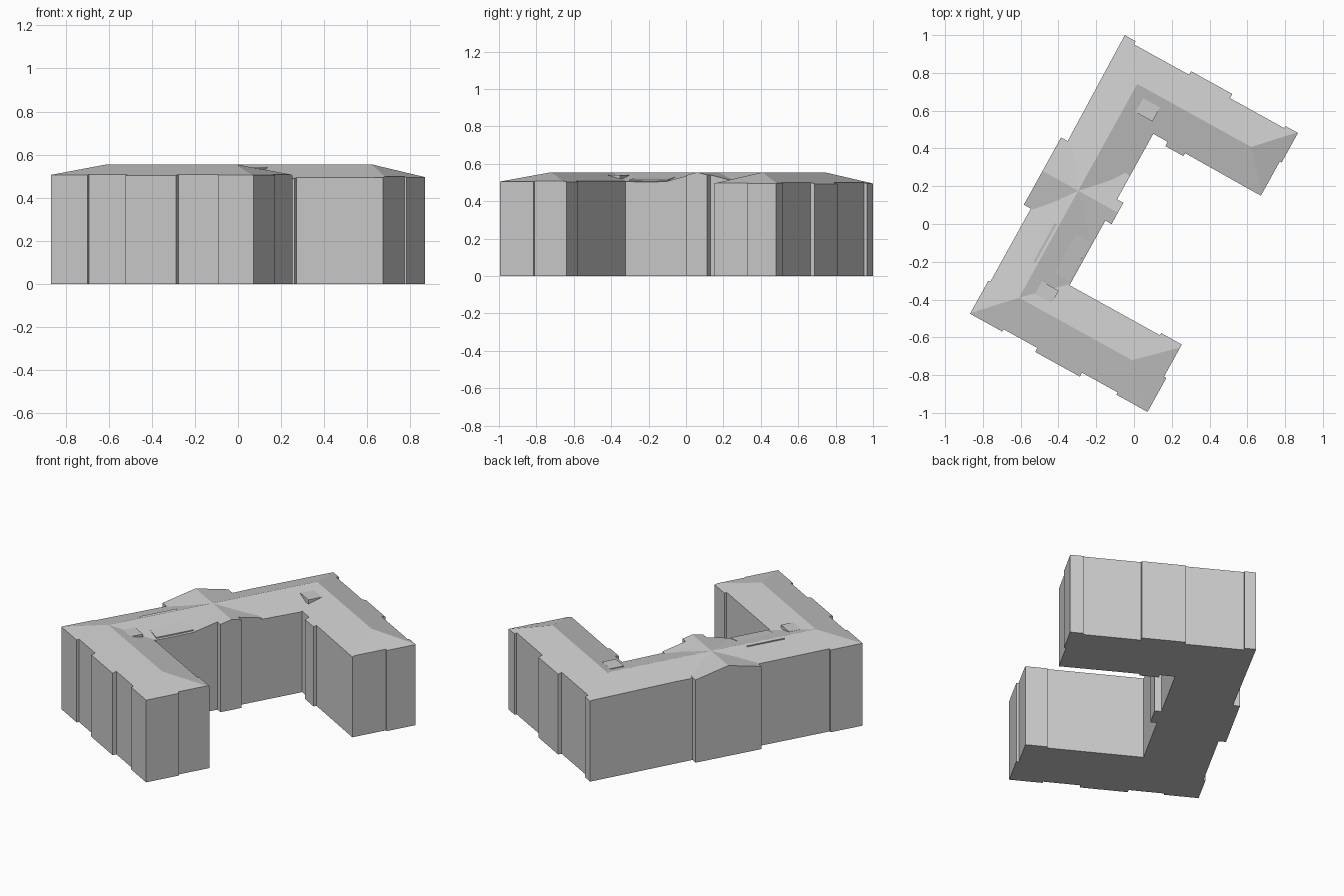
import bpy
import bmesh
from mathutils import Vector

cube = bpy.data.objects.get("Cube")
if cube:
    bpy.data.objects.remove(cube, do_unlink=True)

# Building axes: "a" runs along the wings, "b" runs along the spine
CORNER = Vector((-0.868, -0.475, 0))
WING = Vector((0.875, -0.484, 0))
SPINE = Vector((0.484, 0.875, 0))
UP = Vector((0, 0, 1))

RIDGE = 0.555
EAVE_SOUTH = 0.506
EAVE_NORTH = 0.493
DEEP = -0.2      # roof solids start below ground and are trimmed later


def place(a, b, z):
    return CORNER + WING * a + SPINE * b + UP * z


def make_object(name, points, faces):
    """Closed mesh from building-axis points with outward normals."""
    bm = bmesh.new()
    verts = [bm.verts.new(place(*p)) for p in points]
    for face in faces:
        bm.faces.new([verts[i] for i in face])
    bmesh.ops.recalc_face_normals(bm, faces=bm.faces)
    mesh = bpy.data.meshes.new(name)
    bm.to_mesh(mesh)
    bm.free()
    obj = bpy.data.objects.new(name, mesh)
    bpy.context.collection.objects.link(obj)
    return obj


def prism(name, outline, bottom, tops):
    """Vertical prism; tops gives one height for each outline point."""
    n = len(outline)
    points = [(a, b, bottom) for a, b in outline]
    points += [(a, b, z) for (a, b), z in zip(outline, tops)]
    sides = [(i, (i + 1) % n, n + (i + 1) % n, n + i) for i in range(n)]
    return make_object(name, points, sides + [range(n), range(n, 2 * n)])


def rectangle(a0, a1, b0, b1):
    return [(a0, b0), (a1, b0), (a1, b1), (a0, b1)]


def combine(target, other, operation):
    mod = target.modifiers.new(operation.lower(), "BOOLEAN")
    mod.operation = operation
    mod.solver = "EXACT"
    mod.object = other
    bpy.context.view_layer.objects.active = target
    bpy.ops.object.modifier_apply(modifier=mod.name)
    bpy.data.objects.remove(other, do_unlink=True)


# Hipped roof over the C plan, carried a little past the walls
m = 0.05
drop = m * 0.25
south, north = EAVE_SOUTH - drop, EAVE_NORTH - drop
eaves = [(-m, -m, south), (1.07 + m, -m, south),
         (1.07 + m, 0.39 + m, south), (0.385 + m, 0.39 + m, south),
         (0.385 + m, 1.3 - m, north), (1.05 + m, 1.3 - m, north),
         (1.05 + m, 1.68 + m, north), (-m, 1.68 + m, north)]
ridge = [(0.87, 0.2, RIDGE), (0.186, 0.2, RIDGE),
         (0.186, 1.493, RIDGE), (0.875, 1.493, RIDGE)]
base = [(a, b, DEEP) for a, b, z in eaves]
slopes = [(0, 1, 8, 9), (1, 2, 8), (2, 3, 9, 8), (3, 4, 10, 9),
          (4, 5, 11, 10), (5, 6, 11), (6, 7, 10, 11), (7, 0, 9, 10)]
walls = [(i, (i + 1) % 8, 12 + (i + 1) % 8, 12 + i) for i in range(8)]
building = make_object("building", eaves + ridge + base,
                       slopes + walls + [range(12, 20)])

# Cross gable over the central pavilion
gable_plan = [(-0.1, 0.643), (0.5, 0.643), (0.5, 0.847),
              (0.5, 1.05), (-0.1, 1.05), (-0.1, 0.847)]
low = 0.508
heights = [low, low, RIDGE, low, low, RIDGE]
gable = make_object(
    "pavilion_gable",
    [(a, b, DEEP) for a, b in gable_plan]
    + [(a, b, z) for (a, b), z in zip(gable_plan, heights)],
    [(0, 1, 2, 5), (5, 2, 3, 4), (6, 7, 8, 11), (11, 8, 9, 10),
     (0, 1, 7, 6), (1, 2, 8, 7), (2, 3, 9, 8),
     (3, 4, 10, 9), (4, 5, 11, 10), (5, 0, 6, 11)])
combine(building, gable, "UNION")

# Shed dormer facing the courtyard
dormer = prism("dormer", rectangle(0.16, 0.375, 0.405, 0.637), 0.3,
               [0.553, 0.514, 0.514, 0.553])
combine(building, dormer, "UNION")

# Flat roof hatches set in the two roof valleys
for b in (0.292, 1.4):
    hatch = prism("hatch", rectangle(0.25, 0.352, b - 0.042, b + 0.042),
                  0.35, [0.54] * 4)
    combine(building, hatch, "UNION")

# Wall outline with its shallow projections and recesses
outline = [
    # south wing
    (0, 0), (.195, 0), (.195, .014), (.4, .014), (.4, -.01), (.67, -.01),
    (.67, .014), (.885, .014), (.885, 0), (1.074, 0), (1.074, .205),
    (1.06, .205), (1.06, .4), (.935, .4), (.935, .387), (.388, .387),
    # courtyard side of the spine
    (.388, .778), (.426, .778), (.426, .907), (.388, .907), (.388, 1.303),
    # north wing
    (.475, 1.303), (.475, 1.277), (.585, 1.277), (.585, 1.295),
    (1.045, 1.292), (1.045, 1.5), (1.056, 1.5), (1.056, 1.678),
    (.98, 1.678), (.98, 1.665), (.652, 1.665), (.652, 1.69), (.403, 1.69),
    (.403, 1.668), (.069, 1.668), (.069, 1.687), (.003, 1.687),
    # outer side of the spine
    (.01, 1.05), (-.03, 1.05), (-.03, .643), (.012, .643), (.012, .2), (0, .2)]
trim = prism("wall_outline", outline, 0, [1] * len(outline))
combine(building, trim, "INTERSECT")

# One plain grey for walls and roof
grey = bpy.data.materials.new("light_grey")
grey.use_nodes = True
colour = (0.6, 0.6, 0.6, 1)
grey.diffuse_color = colour
grey.node_tree.nodes["Principled BSDF"].inputs["Base Color"].default_value = colour
building.data.materials.clear()
building.data.materials.append(grey)
for face in building.data.polygons:
    face.material_index = 0
    face.use_smooth = False
